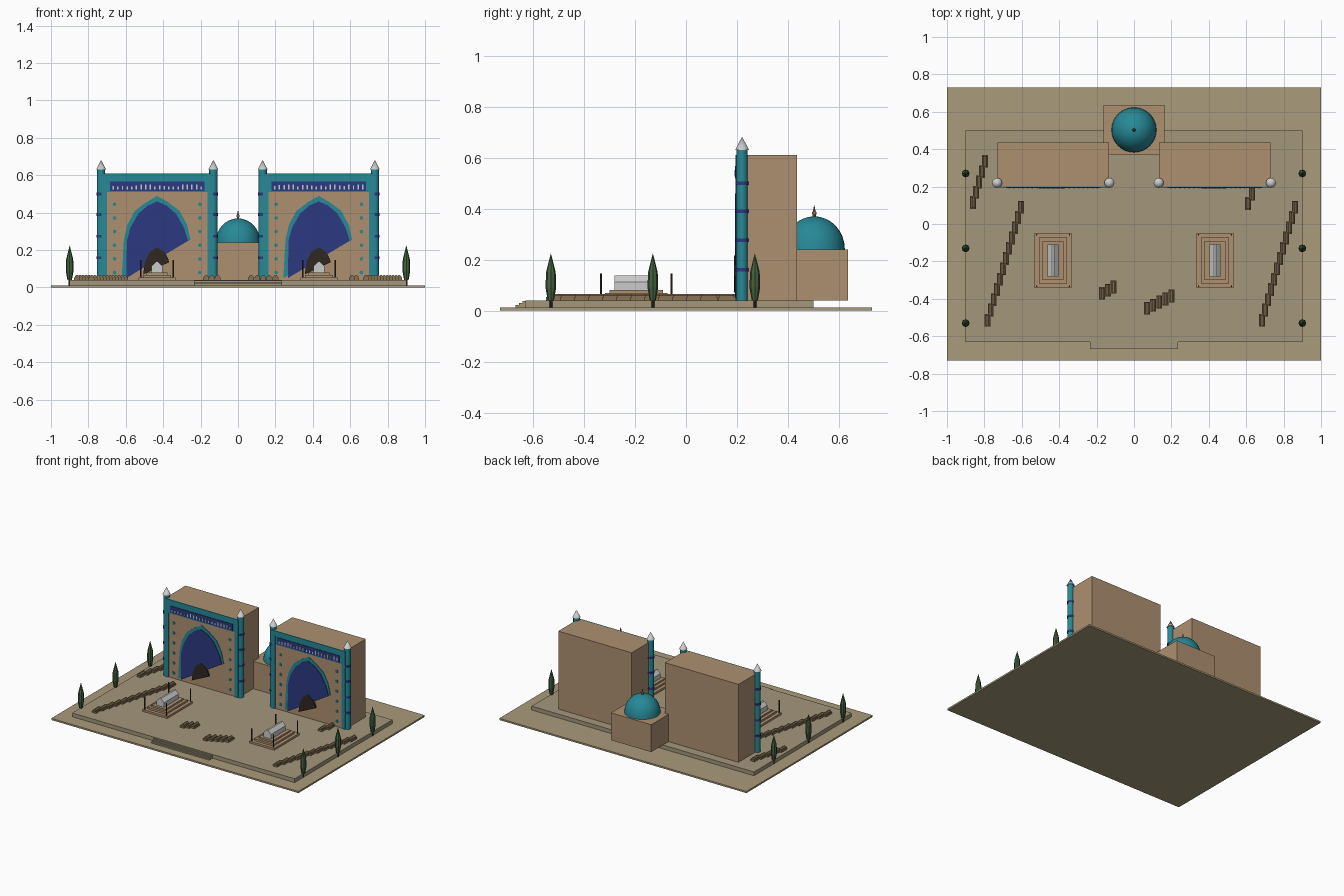
import bpy, bmesh, math, random
from mathutils import Matrix, Vector

if "Cube" in bpy.data.objects:
    bpy.data.objects.remove(bpy.data.objects["Cube"])

random.seed(4)

COLORS = {
    "ground": (0.40, 0.33, 0.20), "paving": (0.37, 0.31, 0.20), "brick": (0.42, 0.28, 0.165),
    "teal": (0.02, 0.25, 0.31), "blue": (0.025, 0.04, 0.22), "dark": (0.03, 0.02, 0.015),
    "stone": (0.55, 0.55, 0.54), "rubble": (0.25, 0.17, 0.09), "leaf": (0.06, 0.12, 0.05),
    "pole": (0.05, 0.035, 0.025), "bronze": (0.25, 0.17, 0.08),
}
MATS = {}
for key, col in COLORS.items():
    MATS[key] = bpy.data.materials.new(key)
    MATS[key].diffuse_color = (*col, 1)


def finish(name, mat, bm, smooth=False):
    bmesh.ops.recalc_face_normals(bm, faces=bm.faces)
    me = bpy.data.meshes.new(name)
    bm.to_mesh(me)
    bm.free()
    me.materials.append(MATS[mat])
    ob = bpy.data.objects.new(name, me)
    bpy.context.collection.objects.link(ob)
    if smooth:
        bpy.ops.object.select_all(action='DESELECT')
        ob.select_set(True)
        bpy.context.view_layer.objects.active = ob
        bpy.ops.object.shade_smooth_by_angle(angle=math.radians(40))
    return ob


def box(bm, x0, x1, y0, y1, z0, z1):
    m = Matrix.Translation(((x0 + x1) / 2, (y0 + y1) / 2, (z0 + z1) / 2))
    bmesh.ops.create_cube(bm, size=1, matrix=m @ Matrix.Diagonal((x1 - x0, y1 - y0, z1 - z0, 1)))


def cone(bm, x, y, z0, z1, r0, r1, n):
    bmesh.ops.create_cone(bm, cap_ends=True, segments=n, radius1=r0, radius2=r1, depth=z1 - z0,
                          matrix=Matrix.Translation((x, y, (z0 + z1) / 2)))


def prism(bm, pts, y0, y1):
    """Extrude an x-z outline along y."""
    f = bm.faces.new([bm.verts.new((x, y1, z)) for x, z in pts])
    new = bmesh.ops.extrude_face_region(bm, geom=[f])["geom"]
    bmesh.ops.translate(bm, vec=(0, y0 - y1, 0), verts=[v for v in new if isinstance(v, bmesh.types.BMVert)])


def simple_box(name, mat, *dims):
    bm = bmesh.new()
    box(bm, *dims)
    finish(name, mat, bm)


# Ground, terrace and front steps
simple_box("ground", "ground", -1, 1, -0.73, 0.73, 0, 0.012)
simple_box("terrace", "paving", -0.9, 0.9, -0.63, 0.5, 0.012, 0.04)
bm = bmesh.new()
for i in range(3):
    box(bm, -0.235, 0.235, -0.668 + i * 0.013, -0.63, 0.012, 0.021 + i * 0.008)
finish("front_steps", "paving", bm)

# Arch outlines, relative to the portal centre (the right foot is cut off diagonally)
BORDER = [(-.19, .05), (-.178, .255), (-.16, .335), (-.12, .41), (-.06, .455), (0, .49),
          (.06, .455), (.12, .41), (.16, .335), (.178, .255)]
NICHE = [(-.165, .05), (-.162, .25), (-.143, .32), (-.1, .395), (-.05, .438), (0, .46),
         (.05, .438), (.1, .395), (.143, .32), (.165, .25)]
DOOR = [(-.075, .07), (-.065, .14), (-.04, .19), (0, .215), (.04, .19), (.06, .15), (.063, .135)]


def portal(side, cx):
    simple_box(side + "_portal_block", "brick", cx - .297, cx + .297, .2, .435, .04, .61)
    for name, mat, pts, y in (("arch_border", "teal", BORDER, .196), ("arch_niche", "blue", NICHE, .192),
                              ("doorway", "dark", DOOR, .189)):
        bm = bmesh.new()
        prism(bm, [(cx + x, z) for x, z in pts], y, .202)
        finish(f"{side}_{name}", mat, bm)

    # Tile frame with round studs
    bm = bmesh.new()
    for s in (-1, 1):
        a, b = sorted((cx + s * .297, cx + s * .268))
        box(bm, a, b, .194, .202, .04, .61)
    box(bm, cx - .268, cx + .268, .194, .202, .572, .61)
    box(bm, cx - .268, cx + .268, .197, .202, .51, .572)
    finish(side + "_tile_frame", "teal", bm)
    bm = bmesh.new()
    for s in (-1, 1):
        for i in range(6):
            m = Matrix.Translation((cx + s * .228, .198, .08 + i * .073)) @ Matrix.Rotation(math.pi / 2, 4, 'X')
            bmesh.ops.create_cone(bm, cap_ends=True, segments=8, radius1=.01, radius2=.01, depth=.008, matrix=m)
    finish(side + "_studs", "teal", bm)

    # Blue frieze with pale upright tiles
    simple_box(side + "_frieze", "blue", cx - .252, cx + .252, .193, .202, .517, .566)
    bm = bmesh.new()
    for i in range(20):
        x = cx - .235 + i * .47 / 19
        box(bm, x - .004, x + .004, .190, .195, .525, .538 + random.random() * .015)
    finish(side + "_frieze_tiles", "stone", bm)

    # Corner towers
    shafts, bands, caps = bmesh.new(), bmesh.new(), bmesh.new()
    for s in (-1, 1):
        x = cx + s * .3
        cone(shafts, x, .22, .04, .635, .022, .022, 12)
        for z in (.16, .275, .39, .50):
            cone(bands, x, .22, z - .007, z + .007, .025, .025, 12)
        cone(caps, x, .22, .63, .682, .027, 0, 12)
    finish(side + "_tower_shafts", "teal", shafts, True)
    finish(side + "_tower_bands", "blue", bands, True)
    finish(side + "_tower_caps", "stone", caps, True)


def tomb(side, cx, cy=-.195):
    bm = bmesh.new()
    for hx, hy, z0, z1 in ((.1, .147, .04, .054), (.076, .123, .054, .068), (.055, .105, .068, .08)):
        box(bm, cx - hx, cx + hx, cy - hy, cy + hy, z0, z1)
    finish(side + "_tomb_plinth", "brick", bm)
    bm = bmesh.new()
    box(bm, cx - .03, cx + .03, cy - .085, cy + .085, .08, .113)
    prism(bm, [(cx - .03, .113), (cx + .03, .113), (cx + .006, .138), (cx - .006, .138)], cy - .085, cy + .085)
    finish(side + "_tomb_chest", "stone", bm)
    bm = bmesh.new()
    for sx in (-1, 1):
        for sy in (-1, 1):
            cone(bm, cx + sx * .088, cy + sy * .138, .054, .146, .004, .004, 8)
    finish(side + "_tomb_posts", "pole", bm)


for side, s in (("left", -1), ("right", 1)):
    portal(side, s * .432)
    tomb(side, s * .433)

# Domed chamber behind the portals
simple_box("chamber", "brick", -.163, .163, .37, .635, .04, .24)
bm = bmesh.new()
bmesh.ops.create_uvsphere(bm, u_segments=32, v_segments=16, radius=.12,
                          matrix=Matrix.Translation((0, .503, .24)) @ Matrix.Diagonal((1, 1, 1.08, 1)))
bmesh.ops.delete(bm, geom=[v for v in bm.verts if v.co.z < .239], context='VERTS')
finish("dome", "teal", bm, True)
bm = bmesh.new()
cone(bm, 0, .503, .365, .38, .006, .006, 8)
bmesh.ops.create_uvsphere(bm, u_segments=10, v_segments=6, radius=.009, matrix=Matrix.Translation((0, .503, .382)))
cone(bm, 0, .503, .386, .415, .006, 0, 8)
finish("dome_finial", "bronze", bm)

# Rows of small graves: slab with a log-shaped stone on top
ROWS = [((-.605, .09), (-.782, -.515), 12), ((-.797, .335), (-.86, .115), 5),
        ((.862, .09), (.685, -.515), 12), ((.632, .16), (.61, .11), 2),
        ((-.17, -.37), (-.11, -.337), 3), ((.07, -.45), (.2, -.385), 5)]
slabs, logs = bmesh.new(), bmesh.new()
for a, b, n in ROWS:
    for i in range(n):
        p = Vector(a).lerp(Vector(b), i / (n - 1))
        box(slabs, p.x - .016, p.x + .016, p.y - .034, p.y + .034, .04, .053)
        m = Matrix.Translation((p.x, p.y, .054)) @ Matrix.Rotation(math.pi / 2, 4, 'X') \
            @ Matrix.Rotation(math.pi / 8, 4, 'Z')
        bmesh.ops.create_cone(logs, cap_ends=True, segments=8, radius1=.0125, radius2=.0125, depth=.058, matrix=m)
finish("grave_slabs", "rubble", slabs)
finish("grave_stones", "rubble", logs)

# Cypress trees along both sides
trunks, leaves = bmesh.new(), bmesh.new()
for x in (-.9, .9):
    for y in (-.53, -.13, .27):
        cone(trunks, x, y, .012, .06, .006, .006, 8)
        for z0, z1, r0, r1 in ((.04, .09, .012, .021), (.09, .15, .021, .019), (.15, .225, .019, 0)):
            cone(leaves, x, y, z0, z1, r0, r1, 8)
finish("tree_trunks", "pole", trunks)
finish("tree_crowns", "leaf", leaves)

for m in bpy.data.materials:
    if m.users and not m.is_grease_pencil:
        m.use_nodes = True
        m.node_tree.nodes["Principled BSDF"].inputs["Base Color"].default_value = m.diffuse_color
